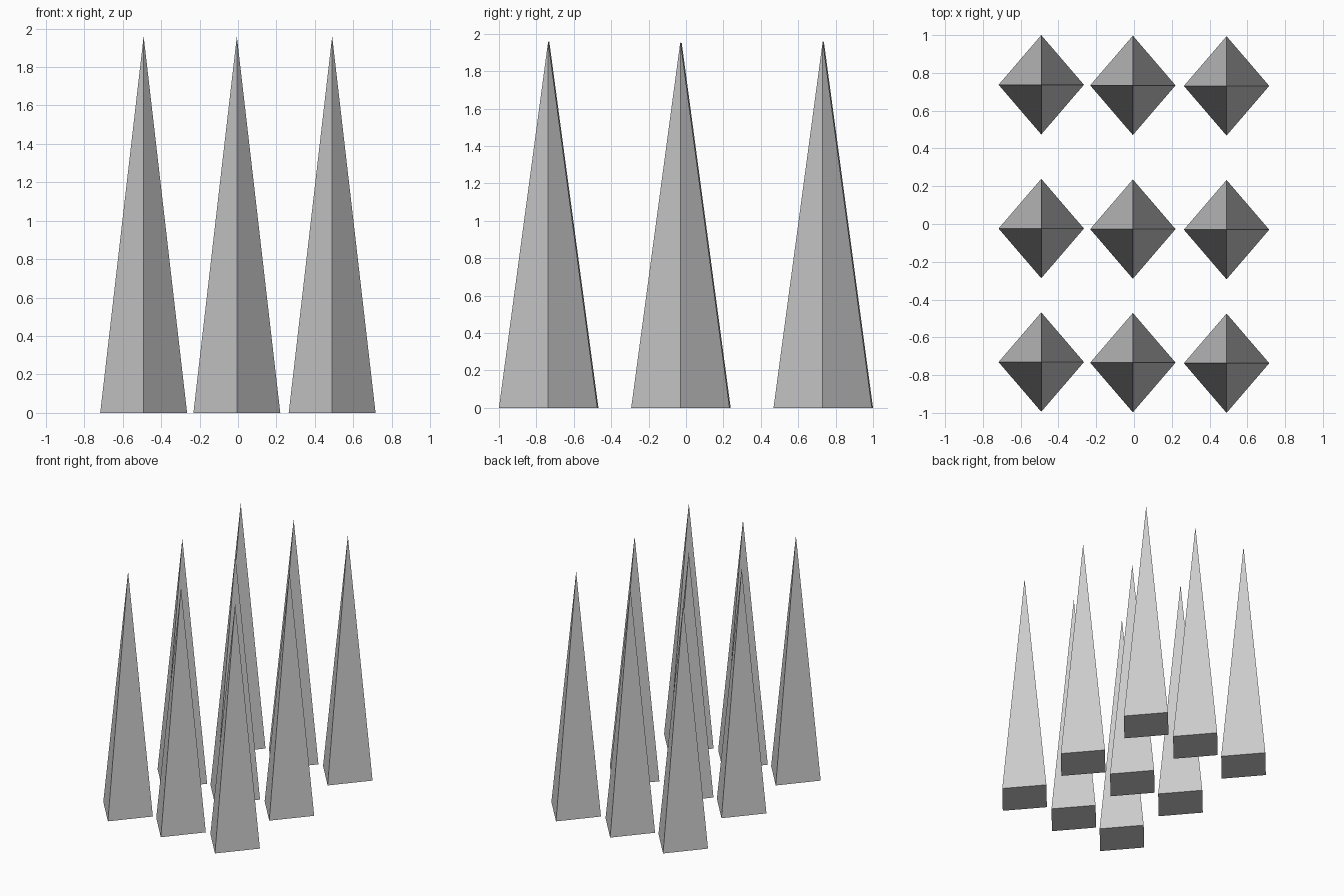
import bpy, bmesh

if "Cube" in bpy.data.objects:
    bpy.data.objects.remove(bpy.data.objects["Cube"])

HALF_X, HALF_Y, HEIGHT = 0.226, 0.263, 1.96
COLUMNS = [(-0.491, 0.003), (-0.006, 0.0), (0.490, -0.003)]  # x, slight row skew in y
ROWS = [-0.734, -0.027, 0.734]


def spike(name, x, y):
    """Closed four-sided pyramid on a diamond base."""
    bm = bmesh.new()
    base = [bm.verts.new(p) for p in
            [(HALF_X, 0, 0), (0, HALF_Y, 0), (-HALF_X, 0, 0), (0, -HALF_Y, 0)]]
    tip = bm.verts.new((0, 0, HEIGHT))
    bm.faces.new(base[::-1])
    for i in range(4):
        bm.faces.new((base[i], base[(i + 1) % 4], tip))
    mesh = bpy.data.meshes.new(name)
    bm.to_mesh(mesh)
    bm.free()
    obj = bpy.data.objects.new(name, mesh)
    obj.location = (x, y, 0)
    bpy.context.collection.objects.link(obj)


# Three by three field of spikes
for r, y in enumerate(ROWS):
    for c, (x, skew) in enumerate(COLUMNS):
        spike(f"spike_row{r + 1}_column{c + 1}", x, y + skew)
